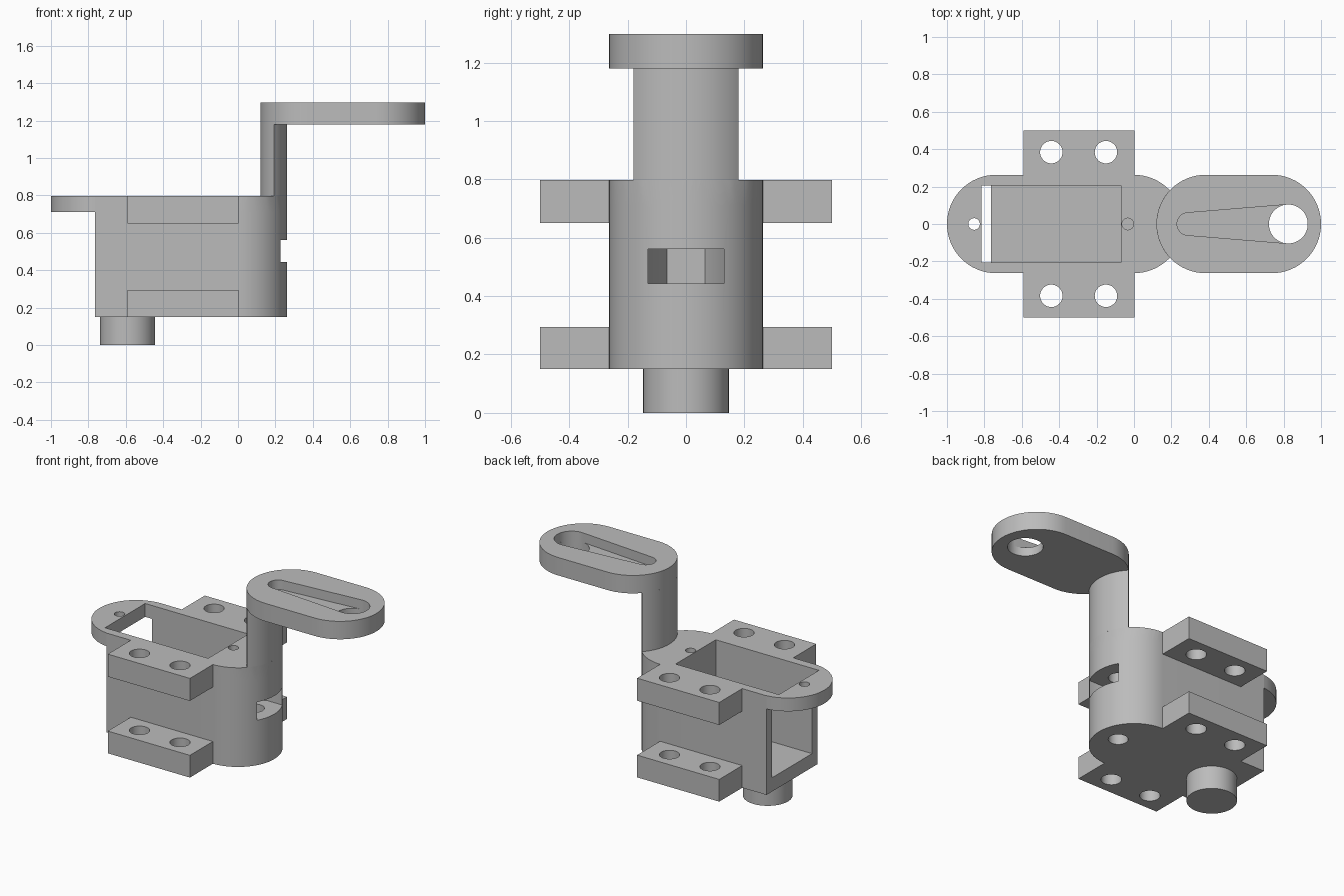
import bpy, bmesh
from math import cos, sin, pi, asin, acos

cube = bpy.data.objects.get("Cube")
if cube:
    bpy.data.objects.remove(cube, do_unlink=True)

grey = bpy.data.materials.new("plain grey")
grey.use_nodes = True
grey.diffuse_color = (0.5, 0.5, 0.5, 1)
grey.node_tree.nodes["Principled BSDF"].inputs["Base Color"].default_value = (0.5, 0.5, 0.5, 1)

R = 0.263          # radius of the rounded ends
BASE, TOP = 0.15, 0.797
ARM_Z, ARM_TOP = 1.18, 1.297
ARM_X = 0.383      # centre of the inner rounded end of the arm
NUT_X = 0.12


def arc(x, r, start, end, y=0, steps=32):
    return [(x + r * cos(start + (end - start) * i / steps),
             y + r * sin(start + (end - start) * i / steps)) for i in range(steps + 1)]


def circle(x, y, r):
    return arc(x, r, 0, 2 * pi, y, 48)[:-1]


def rect(x0, x1, y0, y1):
    return [(x0, y0), (x1, y0), (x1, y1), (x0, y1)]


def stadium(x0, x1, r):
    return arc(x1, r, -pi / 2, pi / 2) + arc(x0, r, pi / 2, 3 * pi / 2)


def prism(name, outline, z0, z1):
    bm = bmesh.new()
    face = bm.faces.new([bm.verts.new((x, y, z0)) for x, y in outline])
    side = bmesh.ops.extrude_face_region(bm, geom=[face])
    verts = [v for v in side["geom"] if isinstance(v, bmesh.types.BMVert)]
    bmesh.ops.translate(bm, verts=verts, vec=(0, 0, z1 - z0))
    bmesh.ops.recalc_face_normals(bm, faces=bm.faces)
    mesh = bpy.data.meshes.new(name)
    bm.to_mesh(mesh)
    bm.free()
    mesh.materials.append(grey)
    obj = bpy.data.objects.new(name, mesh)
    bpy.context.collection.objects.link(obj)
    return obj


def combine(obj, operation, outline, z0, z1):
    """Join or cut a prism, then discard the tool."""
    tool = prism("tool", outline, z0, z1)
    mod = obj.modifiers.new("boolean", "BOOLEAN")
    mod.operation, mod.solver, mod.object = operation, "EXACT", tool
    graph = bpy.context.evaluated_depsgraph_get()
    mesh = bpy.data.meshes.new_from_object(obj.evaluated_get(graph))
    obj.modifiers.clear()
    obj.data = mesh
    bpy.data.objects.remove(tool, do_unlink=True)


def cut(obj, outline, z0, z1):
    combine(obj, "DIFFERENCE", outline, z0, z1)


# Housing with a rounded end and a top flange
housing = prism("housing", arc(0, R, -pi / 2, pi / 2) + [(-0.765, R), (-0.765, -R)], BASE, TOP)
combine(housing, "UNION", stadium(-0.737, 0, R), 0.71, TOP)

# Open pocket, screw holes, bolt hole and hexagonal nut slot
cut(housing, rect(-0.815, -0.07, -0.207, 0.207), 0.24, 1)
cut(housing, circle(-0.855, 0, 0.031), 0.6, 1)
cut(housing, circle(-0.033, 0, 0.031), 0.5, 1)
cut(housing, circle(NUT_X, 0, 0.058), 0, 0.65)
nut = 0.13
cut(housing, [(NUT_X - nut * cos(pi / 6), -nut / 2), (NUT_X, -nut), (0.4, -nut),
              (0.4, nut), (NUT_X, nut), (NUT_X - nut * cos(pi / 6), nut / 2)], 0.443, 0.562)

# Mounting lugs with two holes each
parts = [housing]
for side, y0, y1 in (("left", R, 0.5), ("right", -0.5, -R)):
    for level, z0, z1 in (("lower", BASE, 0.295), ("upper", 0.65, TOP)):
        lug = prism(f"{level}_{side}_lug", rect(-0.59, 0.003, y0, y1), z0, z1)
        for x in (-0.442, -0.15):
            cut(lug, circle(x, 0.384 if y0 > 0 else -0.384, 0.06), 0, 1)
        parts.append(lug)

# Shaft under the housing
parts.append(prism("shaft", circle(-0.59, 0, 0.147), 0, BASE))

# Lens-shaped column where the housing end and arm end overlap
half = acos(ARM_X / 2 / R)
lens = arc(0, R, -half, half) + arc(ARM_X, R, pi - half, pi + half)[1:-1]
parts.append(prism("column", lens, TOP, ARM_Z))

# Arm with a tapered groove and a through hole
arm = prism("arm", stadium(ARM_X, 0.737, R), ARM_Z, ARM_TOP)
big_x, big_r, small_x, small_r = 0.825, 0.104, 0.29, 0.06
lean = pi / 2 + asin((big_r - small_r) / (big_x - small_x))
groove = arc(big_x, big_r, -lean, lean) + arc(small_x, small_r, lean, 2 * pi - lean)
cut(arm, groove, 1.235, 1.4)
cut(arm, circle(big_x, 0, big_r), 1.1, 1.4)
parts.append(arm)

# Smooth the curved walls, keep the edges sharp
bpy.ops.object.select_all(action="DESELECT")
for part in parts:
    part.select_set(True)
bpy.context.view_layer.objects.active = housing
bpy.ops.object.shade_smooth_by_angle(angle=pi / 6)
